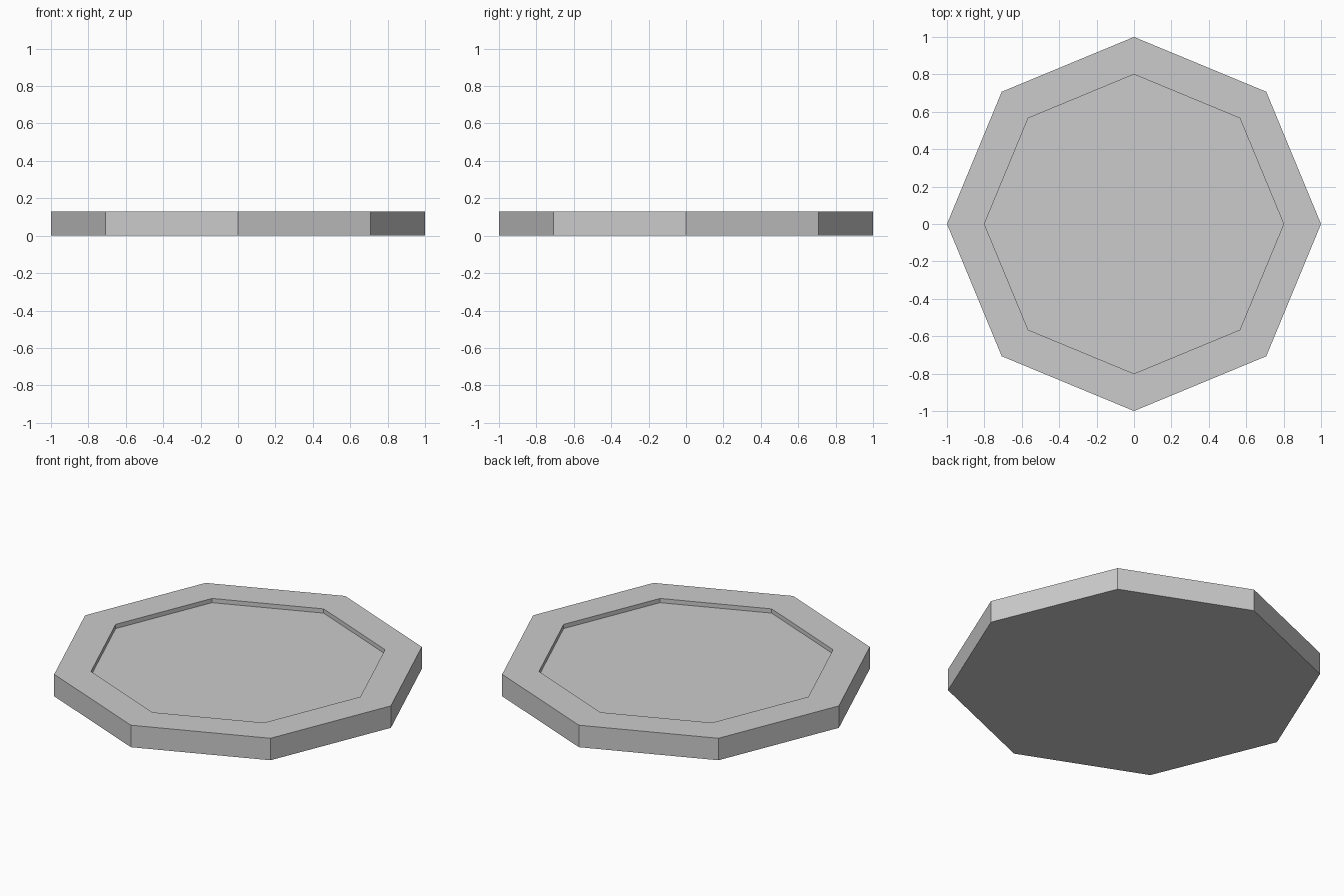
import bpy, bmesh
from math import cos, sin, pi

if "Cube" in bpy.data.objects:
    bpy.data.objects.remove(bpy.data.objects["Cube"])

SIDES = 8
# (radius, z) rings from underside, over the rim, down to the recessed floor
PROFILE = [(1.0, 0.0), (1.0, 0.13), (0.8, 0.13), (0.8, 0.105)]

bm = bmesh.new()
rings = [[bm.verts.new((r * cos(2 * pi * i / SIDES), r * sin(2 * pi * i / SIDES), z))
          for i in range(SIDES)] for r, z in PROFILE]

# Outer wall, rim and recess wall
for low, high in zip(rings, rings[1:]):
    for i in range(SIDES):
        j = (i + 1) % SIDES
        bm.faces.new((low[i], low[j], high[j], high[i]))

# Underside and recessed floor
bm.faces.new(rings[0][::-1])
bm.faces.new(rings[-1])

mesh = bpy.data.meshes.new("octagonal_tray")
bm.to_mesh(mesh)
bm.free()
tray = bpy.data.objects.new("octagonal_tray", mesh)
bpy.context.collection.objects.link(tray)
